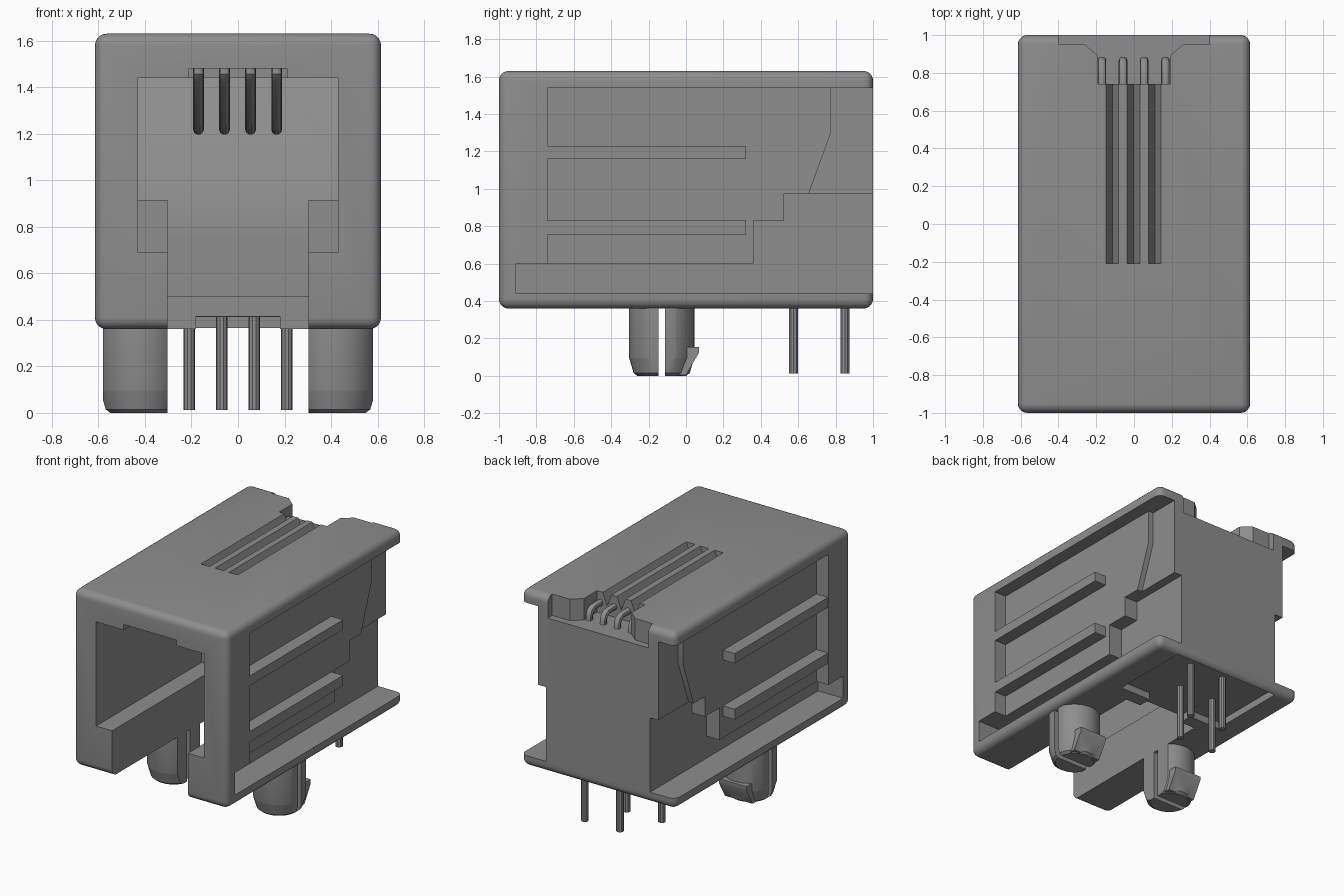
import bpy, bmesh, math

if "Cube" in bpy.data.objects:
    bpy.data.objects.remove(bpy.data.objects["Cube"], do_unlink=True)

grey = bpy.data.materials.new("plain grey")
grey.use_nodes = True
grey.diffuse_color = (0.27, 0.27, 0.27, 1)
grey.node_tree.nodes["Principled BSDF"].inputs["Base Color"].default_value = (0.27, 0.27, 0.27, 1)


def finish(name, bm):
    bmesh.ops.recalc_face_normals(bm, faces=bm.faces)
    mesh = bpy.data.meshes.new(name)
    bm.to_mesh(mesh)
    bm.free()
    mesh.materials.append(grey)
    ob = bpy.data.objects.new(name, mesh)
    bpy.context.collection.objects.link(ob)
    return ob


def prism(name, profile, a, b, axis="x"):
    """Extrude a (y, z) profile along x, an (x, z) one along y, or an (x, y) one along z."""
    place = {"x": lambda p, t: (t, p[0], p[1]),
             "y": lambda p, t: (p[0], t, p[1]),
             "z": lambda p, t: (p[0], p[1], t)}[axis]
    bm = bmesh.new()
    face = bm.faces.new([bm.verts.new(place(p, a)) for p in profile])
    end = bmesh.ops.extrude_face_region(bm, geom=[face])["geom"]
    start, stop = place((0, 0), a), place((0, 0), b)
    bmesh.ops.translate(bm, vec=[q - p for p, q in zip(start, stop)],
                        verts=[v for v in end if isinstance(v, bmesh.types.BMVert)])
    return finish(name, bm)


def box(name, x0, x1, y0, y1, z0, z1):
    return prism(name, [(y0, z0), (y1, z0), (y1, z1), (y0, z1)], x0, x1)


def select(ob):
    bpy.ops.object.select_all(action="DESELECT")
    ob.select_set(True)
    bpy.context.view_layer.objects.active = ob


def boolean(ob, cutter, operation="DIFFERENCE"):
    cutter.hide_render = True
    mod = ob.modifiers.new("cut", "BOOLEAN")
    mod.operation, mod.solver, mod.object = operation, "EXACT", cutter
    select(ob)
    bpy.ops.object.modifier_apply(modifier=mod.name)
    bpy.data.objects.remove(cutter, do_unlink=True)


def smooth(ob):
    select(ob)
    bpy.ops.object.shade_smooth_by_angle(angle=math.radians(35))


# Rounded outer shell
housing = box("housing", -0.615, 0.615, -1, 1, 0.36, 1.63)
bevel = housing.modifiers.new("round", "BEVEL")
bevel.width, bevel.segments = 0.05, 5
select(housing)
bpy.ops.object.modifier_apply(modifier="round")

# Plug cavity with sloped back, latch slot and contact channel under the roof
boolean(housing, prism("cavity_cut", [(-1.1, 0.69), (0.34, 0.69), (0.34, 0.97),
                                      (0.6, 1.44), (-1.1, 1.44)], -0.43, 0.43))
boolean(housing, prism("latch_cut", [(-1.1, 0.2), (0.28, 0.2), (0.28, 0.5), (0.34, 0.5),
                                     (0.34, 0.75), (-1.1, 0.75)], -0.302, 0.302))
boolean(housing, box("channel_cut", -0.21, 0.21, -1.1, 0.58, 1.4, 1.48))

# Pocket in the underside around the pins
boolean(housing, box("pocket_cut", -0.43, 0.43, 0.38, 0.97, 0.2, 0.412))
boolean(housing, box("pocket_mouth_cut", -0.18, 0.18, 0.2, 0.5, 0.2, 0.414))

# Stepped recesses on both sides
main_recess = [(-0.74, 0.59), (1.1, 0.59), (1.1, 1.54), (-0.74, 1.54)]
low_recess = [(-0.91, 0.44), (1.1, 0.44), (1.1, 0.975), (0.525, 0.975),
              (0.525, 0.83), (0.36, 0.83), (0.36, 0.6), (-0.91, 0.6)]
back_recess = [(0.655, 0.97), (1.1, 0.97), (1.1, 1.54), (0.775, 1.54), (0.775, 1.3)]
for s in (-1, 1):
    boolean(housing, prism("main_recess_cut", main_recess, s * 0.52, s * 0.8))
    boolean(housing, prism("low_recess_cut", low_recess, s * 0.415, s * 0.81))
    boolean(housing, prism("back_recess_cut", back_recess, s * 0.48, s * 0.82))

# Roof notch at the back
half = [(0.40, 1.1), (0.40, 0.95), (0.26, 0.95), (0.19, 0.89), (0.19, 0.74)]
notch = half + [(-x, y) for x, y in reversed(half)]
boolean(housing, prism("notch_cut", notch, 1.475, 1.8, "z"))

# V grooves in the roof
for x in (-0.115, -0.002, 0.11):
    boolean(housing, prism("groove_cut", [(x - 0.035, 1.632), (x + 0.035, 1.632), (x, 1.54)],
                           -0.21, 0.76, "y"))
smooth(housing)

for s, side in ((-1, "right"), (1, "left")):
    # Side ribs
    for z0, z1, level in ((1.16, 1.23, "upper"), (0.755, 0.83, "lower")):
        box(f"{level}_rib_{side}", s * 0.5, s * 0.613, -0.76, 0.32, z0, z1)
    # Plug stops inside the cavity
    box(f"plug_stop_{side}", s * 0.302, s * 0.45, 0.2, 0.36, 0.67, 0.915)

    # Split mounting post with chamfered tip
    bm = bmesh.new()
    rings = []
    for r, z in ((0.13, 0.0), (0.15, 0.015), (0.172, 0.09), (0.175, 0.1), (0.175, 0.39)):
        rings.append([bm.verts.new((s * 0.42 + r * math.cos(i * math.tau / 40),
                                    -0.13 + r * math.sin(i * math.tau / 40), z)) for i in range(40)])
    for low, high in zip(rings, rings[1:]):
        for i in range(40):
            bm.faces.new((low[i], low[(i + 1) % 40], high[(i + 1) % 40], high[i]))
    bm.faces.new(rings[0])
    bm.faces.new(rings[-1])
    post = finish(f"mounting_post_{side}", bm)
    barb = prism("barb", [(-0.06, 0.155), (0.07, 0.155), (0.07, 0.125), (0.0, 0.005), (-0.06, 0.005)],
                 s * 0.31, s * 0.53)
    boolean(post, barb, "UNION")
    boolean(post, box("post_limits", s * 0.302, s * 0.58, -0.5, 0.3, -0.1, 0.5), "INTERSECT")
    boolean(post, box("post_slot", s * 0.2, s * 0.7, -0.148, -0.112, -0.1, 0.37))
    smooth(post)


def wire(name, points, radius):
    curve = bpy.data.curves.new(name, "CURVE")
    curve.dimensions = "3D"
    curve.bevel_depth, curve.bevel_resolution, curve.use_fill_caps = radius, 3, True
    spline = curve.splines.new("POLY")
    spline.points.add(len(points) - 1)
    for p, co in zip(spline.points, points):
        p.co = (*co, 1)
    curve.materials.append(grey)
    ob = bpy.data.objects.new(name, curve)
    bpy.context.collection.objects.link(ob)
    select(ob)
    bpy.ops.object.convert(target="MESH")
    smooth(bpy.context.view_layer.objects.active)


# Spring contacts: bent over the back, through the roof, then down into the cavity
bend = [(0.863, 1.4), (0.863, 1.5), (0.85, 1.535), (0.82, 1.55), (0.72, 1.55)]
spring = [(0.0, 1.5), (-0.17, 1.465), (-0.19, 1.455), (-0.17, 1.44), (0.3, 1.225), (0.32, 1.217)]
for i, x in enumerate((-0.17, -0.058, 0.054, 0.166)):
    wire(f"contact_bend_{i + 1}", [(x, y, z) for y, z in bend], 0.023)
    wire(f"contact_spring_{i + 1}", [(x, y, z) for y, z in spring], 0.023)

# Solder pins in two staggered rows
for i, (x, y) in enumerate(((-0.21, 0.575), (-0.07, 0.85), (0.07, 0.575), (0.21, 0.85))):
    wire(f"solder_pin_{i + 1}", [(x, y, 0.012), (x, y, 0.45)], 0.025)
